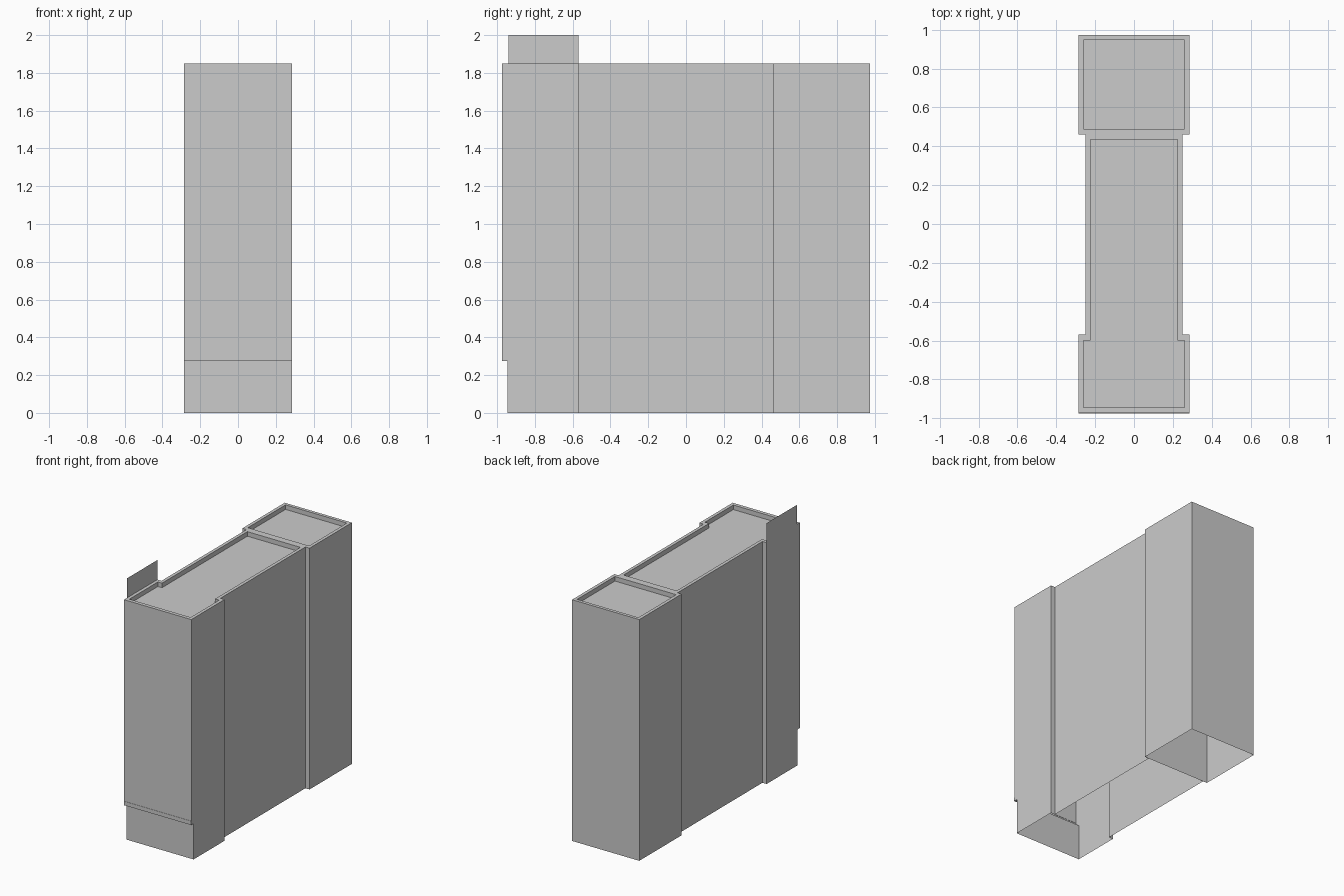
import bpy
import bmesh

if "Cube" in bpy.data.objects:
    bpy.data.objects.remove(bpy.data.objects["Cube"])

TOP = 1.85      # parapet top
ROOF = 1.815    # sunken roof level
OVERHANG = 0.275


def mirrored(half, front=None):
    """Full plan outline from its right half (front to back); front sets the first y."""
    pts = list(half)
    if front is not None:
        pts[0] = (pts[0][0], front)
    return pts + [(-x, y) for x, y in reversed(pts)]


def make_object(name, bm):
    bmesh.ops.dissolve_degenerate(bm, dist=1e-5, edges=bm.edges[:])
    mesh = bpy.data.meshes.new(name)
    bm.to_mesh(mesh)
    bm.free()
    obj = bpy.data.objects.new(name, mesh)
    bpy.context.collection.objects.link(obj)
    return obj


def skin(name, loops):
    """Join stacked plan outlines with walls and cap the last one; open underneath."""
    bm = bmesh.new()
    rings = [[bm.verts.new((x, y, z)) for x, y in pts] for pts, z in loops]
    for low, high in zip(rings, rings[1:]):
        for i in range(len(low)):
            j = (i + 1) % len(low)
            bm.faces.new((low[i], low[j], high[j], high[i]))
    bm.faces.new(rings[-1])
    return make_object(name, bm)


# Front wing and narrower middle, with overhanging facade and sunken roof
plan = [(0.285, -0.945), (0.285, -0.57), (0.25, -0.57), (0.25, 0.46)]
inset = [(0.26, -0.945), (0.26, -0.60), (0.225, -0.60), (0.225, 0.435)]
lower = mirrored(plan)
lip = mirrored(plan, -0.975)
facade = mirrored(plan, -0.973)
recess = mirrored(inset)
skin("front_and_middle_block", [
    (lower, 0), (lower, OVERHANG), (lip, OVERHANG), (lip, 0.305),
    (facade, 0.305), (facade, TOP), (recess, TOP), (recess, ROOF)])

# Rear wing with its own sunken roof
rear = mirrored([(0.285, 0.46), (0.285, 0.973)])
rear_recess = mirrored([(0.26, 0.49), (0.26, 0.948)])
skin("rear_block", [(rear, 0), (rear, TOP), (rear_recess, TOP), (rear_recess, ROOF)])

# Thin upright panel on the left edge of the front roof
bm = bmesh.new()
corners = [(-0.94, TOP), (-0.94, 2.0), (-0.57, 2.0), (-0.57, TOP)]
bm.faces.new([bm.verts.new((-0.285, y, z)) for y, z in corners])
make_object("roof_panel", bm)
